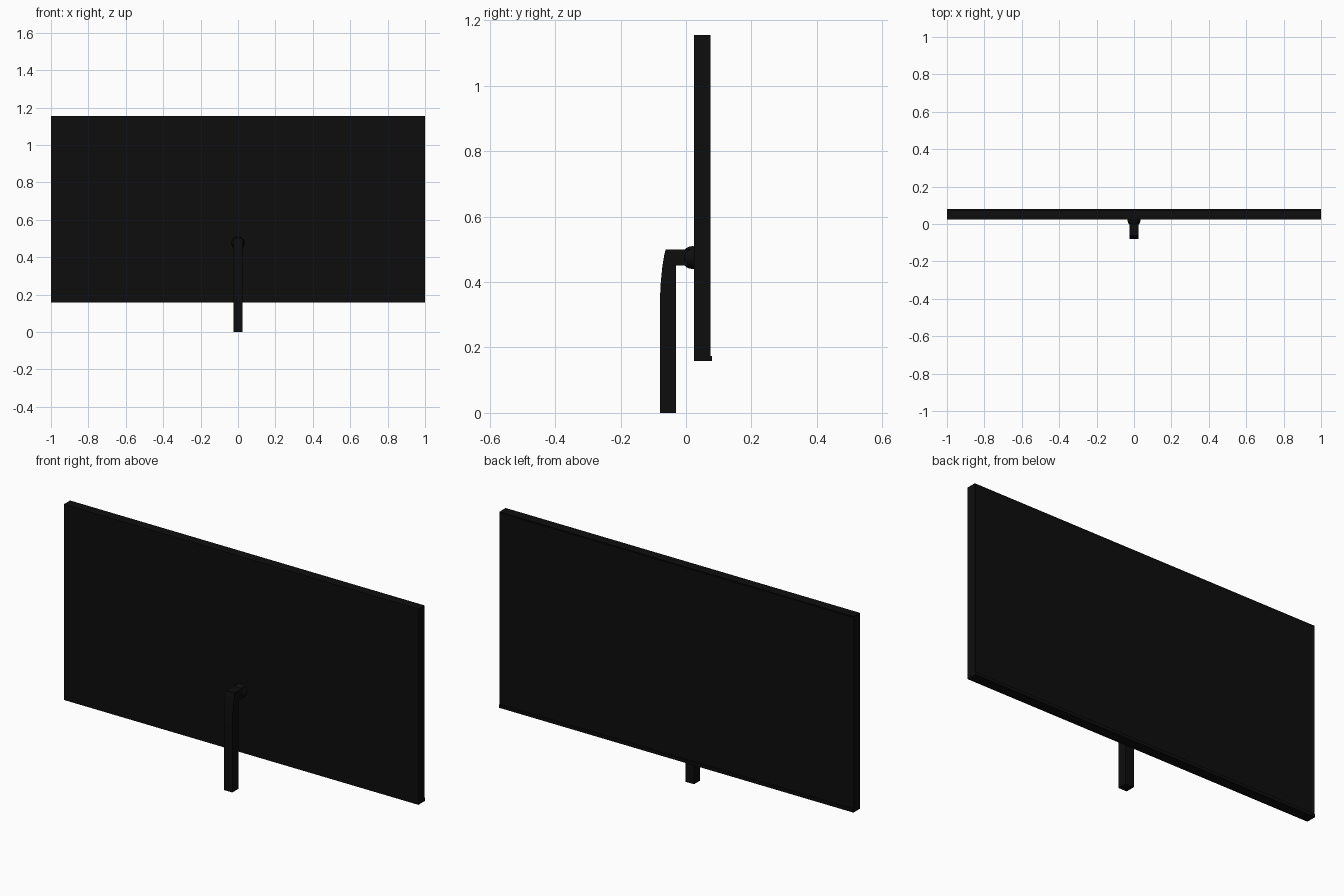
import bpy, bmesh
from mathutils import Matrix

if "Cube" in bpy.data.objects:
    bpy.data.objects.remove(bpy.data.objects["Cube"])


def material(name, v):
    m = bpy.data.materials.new(name)
    m.diffuse_color = (v, v, v, 1)
    m.use_nodes = True
    m.node_tree.nodes["Principled BSDF"].inputs["Base Color"].default_value = m.diffuse_color
    return m


black = material("matte black", 0.004)


def finish(name, bm, mat):
    bmesh.ops.recalc_face_normals(bm, faces=bm.faces)
    me = bpy.data.meshes.new(name)
    bm.to_mesh(me)
    bm.free()
    me.materials.append(mat)
    ob = bpy.data.objects.new(name, me)
    bpy.context.collection.objects.link(ob)
    return ob


def box(name, lo, hi, mat):
    bm = bmesh.new()
    size = [b - a for a, b in zip(lo, hi)]
    mid = [(a + b) / 2 for a, b in zip(lo, hi)]
    bmesh.ops.create_cube(bm, size=1, matrix=Matrix.Translation(mid) @ Matrix.Diagonal((*size, 1)))
    return finish(name, bm, mat)


# Flat panel with a thin rim around the slightly recessed screen on +y
bm = bmesh.new()
bmesh.ops.create_cube(bm, size=1, matrix=Matrix.Translation((0, 0.05, 0.657))
                      @ Matrix.Diagonal((2, 0.05, 0.998, 1)))
bm.normal_update()
screen = [f for f in bm.faces if f.normal.y > 0.9]
bmesh.ops.inset_region(bm, faces=screen, thickness=0.016, depth=0)
bmesh.ops.translate(bm, verts=screen[0].verts, vec=(0, -0.004, 0))
finish("display_panel", bm, black)

# Slightly proud strip along the bottom edge of the screen
box("bottom_bezel", (-1, 0.07, 0.158), (1, 0.079, 0.174), black)

# Upright post curving into a short horizontal arm: side profile (y, z)
profile = [(-0.08, 0), (-0.03, 0), (-0.03, 0.45), (0.02, 0.45), (0.02, 0.5),
           (-0.062, 0.5), (-0.067, 0.48), (-0.072, 0.45), (-0.077, 0.40), (-0.08, 0.345)]
bm = bmesh.new()
face = bm.faces.new([bm.verts.new((-0.024, y, z)) for y, z in profile])
ext = bmesh.ops.extrude_face_region(bm, geom=[face])
bmesh.ops.translate(bm, vec=(0.048, 0, 0),
                    verts=[v for v in ext["geom"] if isinstance(v, bmesh.types.BMVert)])
finish("stand_post", bm, black)

# Ball joint between arm and panel
bm = bmesh.new()
bmesh.ops.create_uvsphere(bm, u_segments=16, v_segments=10, radius=0.035,
                          matrix=Matrix.Translation((0, 0.02, 0.475)))
ball = finish("ball_joint", bm, black)
for p in ball.data.polygons:
    p.use_smooth = True
